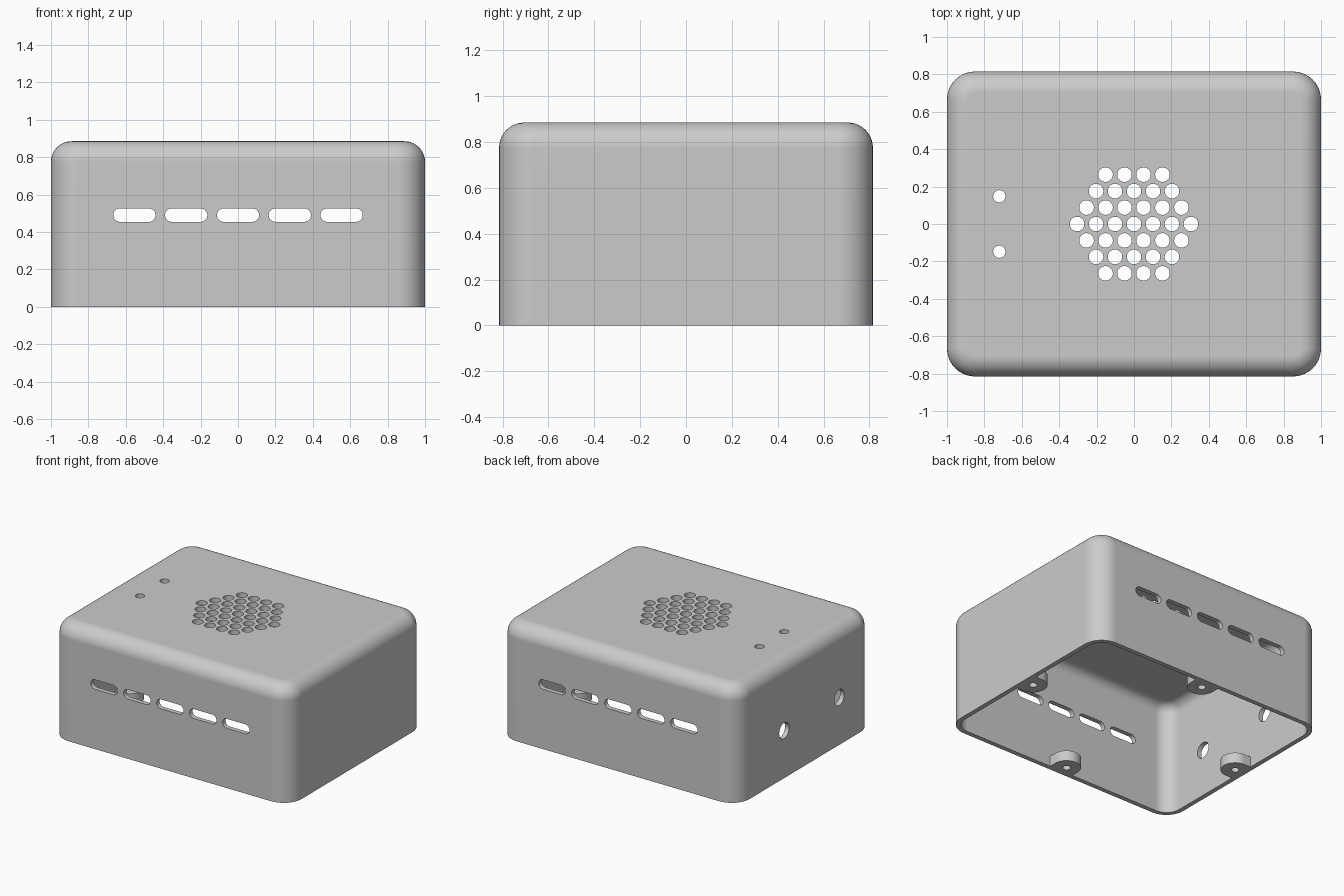
import bpy, bmesh
from math import sin, cos, pi, radians, copysign
from mathutils import Matrix, Vector

if "Cube" in bpy.data.objects:
    bpy.data.objects.remove(bpy.data.objects["Cube"], do_unlink=True)

HALF_X, HALF_Y, HEIGHT = 1.0, 0.815, 0.885
CORNER, FILLET, WALL = 0.15, 0.11, 0.035

grey = bpy.data.materials.new("plain grey")
grey.use_nodes = True
colour = (0.6, 0.6, 0.6, 1)
grey.diffuse_color = colour
grey.node_tree.nodes["Principled BSDF"].inputs["Base Color"].default_value = colour


def make_object(name, bm):
    bmesh.ops.recalc_face_normals(bm, faces=bm.faces)
    mesh = bpy.data.meshes.new(name)
    bm.to_mesh(mesh)
    bm.free()
    mesh.materials.append(grey)
    obj = bpy.data.objects.new(name, mesh)
    bpy.context.collection.objects.link(obj)
    return obj


def activate(obj):
    bpy.ops.object.select_all(action='DESELECT')
    obj.select_set(True)
    bpy.context.view_layer.objects.active = obj


def cut(obj, cutter):
    activate(obj)
    mod = obj.modifiers.new("cut", 'BOOLEAN')
    mod.operation = 'DIFFERENCE'
    mod.solver = 'EXACT'
    mod.object = cutter
    bpy.ops.object.modifier_apply(modifier=mod.name)
    bpy.data.objects.remove(cutter, do_unlink=True)


def smooth(obj):
    activate(obj)
    bpy.ops.object.shade_smooth_by_angle(angle=radians(30))
    mod = obj.modifiers.new("even shading", 'WEIGHTED_NORMAL')
    mod.keep_sharp = True


def slot_outline(radius, half_length=0, n=32):
    """Round outline, stretched sideways into a slot when half_length is set."""
    angles = [(i + 0.5) * 2 * pi / n for i in range(n)]
    return [(radius * cos(a) + copysign(half_length, cos(a)), radius * sin(a)) for a in angles]


def prism(bm, outline, depth, matrix):
    """Extrude an outline by depth both ways along its local z."""
    low, high = ([bm.verts.new(matrix @ Vector((x, y, z))) for x, y in outline]
                 for z in (-depth, depth))
    bm.faces.new(low)
    bm.faces.new(high)
    bridge(bm, low, high)


def bridge(bm, a, b):
    for i in range(len(a)):
        j = (i + 1) % len(a)
        bm.faces.new((a[i], a[j], b[j], b[i]))


def ring(bm, inset, z, n=10):
    """Rounded rectangle, inset from the outer wall."""
    r = CORNER - inset
    verts = []
    for k, (sx, sy) in enumerate(((1, 1), (-1, 1), (-1, -1), (1, -1))):
        for i in range(n + 1):
            a = (k + i / n) * pi / 2
            verts.append(bm.verts.new((sx * (HALF_X - CORNER) + r * cos(a),
                                       sy * (HALF_Y - CORNER) + r * sin(a), z)))
    return verts


def skin(bm, inset, n=10):
    """Walls, filleted edge and roof; returns the open bottom ring."""
    r = FILLET - inset
    rings = [ring(bm, inset, 0)]
    for i in range(n + 1):
        a = i / n * pi / 2
        rings.append(ring(bm, FILLET - r * cos(a), HEIGHT - FILLET + r * sin(a)))
    for a, b in zip(rings, rings[1:]):
        bridge(bm, a, b)
    bm.faces.new(rings[-1])
    return rings[0]


# Hollow case, open underneath
bm = bmesh.new()
bridge(bm, skin(bm, 0), skin(bm, WALL))
case = make_object("case_shell", bm)

# All openings in one cutter
bm = bmesh.new()
along_y = Matrix.Rotation(pi / 2, 4, 'X')
along_x = Matrix.Rotation(pi / 2, 4, 'Y')
# vent slots through front and back
for i in range(-2, 3):
    prism(bm, slot_outline(0.036, 0.077), 1, Matrix.Translation((i * 0.277, 0, 0.49)) @ along_y)
# hexagonal grille in the roof
pitch = 0.1015
for row in range(-3, 4):
    count = 7 - abs(row)
    for i in range(count):
        place = Matrix.Translation(((i - (count - 1) / 2) * pitch, row * pitch * sin(pi / 3), HEIGHT))
        prism(bm, slot_outline(0.039, n=24), 0.15, place)
# small indicator holes in the roof
for y in (-0.148, 0.148):
    prism(bm, slot_outline(0.033, n=24), 0.15, Matrix.Translation((-0.72, y, HEIGHT)))
# cable holes in the right wall
for y in (-0.41, 0.25):
    prism(bm, slot_outline(0.06), 0.1, Matrix.Translation((-HALF_X, y, 0.36)) @ along_x)
cut(case, make_object("opening_cutter", bm))
smooth(case)

# Screw bosses at the middle of each wall, rounded on the inner side
BOSS_R, BOSS_H, TO_WALL = 0.1, 0.08, 0.09
for name, angle, reach in (("front", 0, HALF_Y), ("left", pi / 2, HALF_X),
                           ("back", pi, HALF_Y), ("right", -pi / 2, HALF_X)):
    place = (Matrix.Rotation(angle, 4, 'Z')
             @ Matrix.Translation((0, TO_WALL - reach, BOSS_H / 2)))
    back = WALL * 0.8 - TO_WALL
    outline = [(BOSS_R * cos(i * pi / 24), BOSS_R * sin(i * pi / 24)) for i in range(25)]
    outline += [(-BOSS_R, back), (BOSS_R, back)]
    bm = bmesh.new()
    prism(bm, outline, BOSS_H / 2, place)
    boss = make_object(name + "_screw_boss", bm)
    bm = bmesh.new()
    prism(bm, slot_outline(0.028, n=20), BOSS_H, place)
    cut(boss, make_object("screw_hole_cutter", bm))
    smooth(boss)
